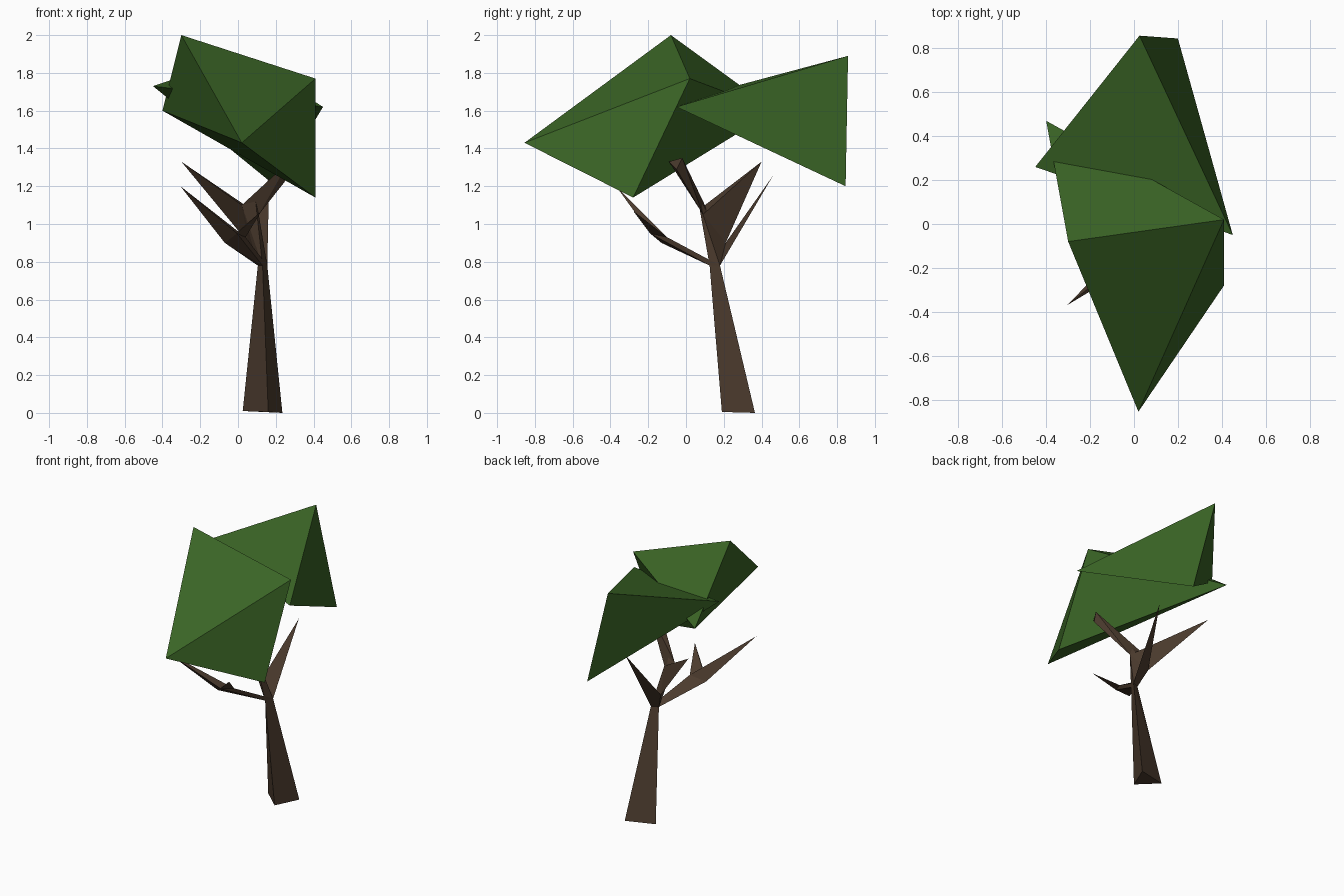
import bpy
import bmesh
from mathutils import Vector

# Remove only the default object
default = bpy.data.objects.get("Cube")
if default:
    bpy.data.objects.remove(default, do_unlink=True)


def make_material(name, rgb):
    mat = bpy.data.materials.new(name)
    mat.use_nodes = True
    color = (*rgb, 1.0)
    mat.diffuse_color = color
    mat.node_tree.nodes["Principled BSDF"].inputs["Base Color"].default_value = color
    return mat


bark = make_material("bark_brown", (0.072, 0.044, 0.027))
leaf = make_material("leaf_green", (0.043, 0.130, 0.019))


def faceted_part(name, material, corners):
    """Flat-shaded convex solid spanned by a few corner points."""
    bm = bmesh.new()
    for corner in corners:
        bm.verts.new(corner)
    bmesh.ops.convex_hull(bm, input=bm.verts[:])
    bmesh.ops.recalc_face_normals(bm, faces=bm.faces[:])
    mesh = bpy.data.meshes.new(name)
    bm.to_mesh(mesh)
    bm.free()
    mesh.materials.append(material)
    obj = bpy.data.objects.new(name, mesh)
    bpy.context.scene.collection.objects.link(obj)
    return obj


def ring(*points):
    return [Vector(p) for p in points]


# Triangular cross-sections of the trunk and its limbs
root_ring = ring((.16, .19, .005), (.025, .31, .01), (.235, .365, 0))
fork_ring = ring((.13, .125, .78), (.105, .16, .78), (.155, .18, .78))
upper_elbow = ring((.02, .1, 1.1), (.09, .06, 1.15), (.11, .09, 1.05))
stub_end = ring((.27, -.09, 1.33), (.31, -.02, 1.35), (.3, -.05, 1.29))
front_elbow = ring((-.07, -.13, .9), (-.005, -.19, .95), (.04, -.1, .93))
back_crotch = Vector((.055, .21, .9))

# Trunk and the limbs that connect two cross-sections
for name, lower, upper in (
    ("trunk", root_ring, fork_ring),
    ("upper_limb", fork_ring, upper_elbow),
    ("upper_stub", upper_elbow, stub_end),
    ("front_limb", fork_ring, front_elbow),
):
    faceted_part(name, bark, lower + upper)

# Pointed twigs, each rising from a triangular base to a tip
back_base = [upper_elbow[0], upper_elbow[2], back_crotch]
thin_base = [fork_ring[1], fork_ring[2], back_crotch]
for name, base, tip in (
    ("crotch_web", fork_ring + upper_elbow, back_crotch),
    ("back_right_twig", back_base, (-.3, .4, 1.33)),
    ("back_thin_twig", thin_base, (.165, .46, 1.255)),
    ("front_right_twig", front_elbow, (-.305, -.37, 1.2)),
    ("front_left_twig", front_elbow, (.125, -.28, 1.07)),
):
    faceted_part(name, bark, base + [Vector(tip)])

# Two overlapping angular leaf masses
faceted_part("front_canopy", leaf, ring(
    (-.3, -.08, 2), (.41, .02, 1.77), (.02, -.855, 1.43),
    (.41, -.28, 1.14), (-.4, .47, 1.6)))
faceted_part("back_canopy", leaf, ring(
    (.025, .858, 1.89), (.2, .845, 1.2),
    (-.45, .26, 1.73), (.45, -.05, 1.62)))
